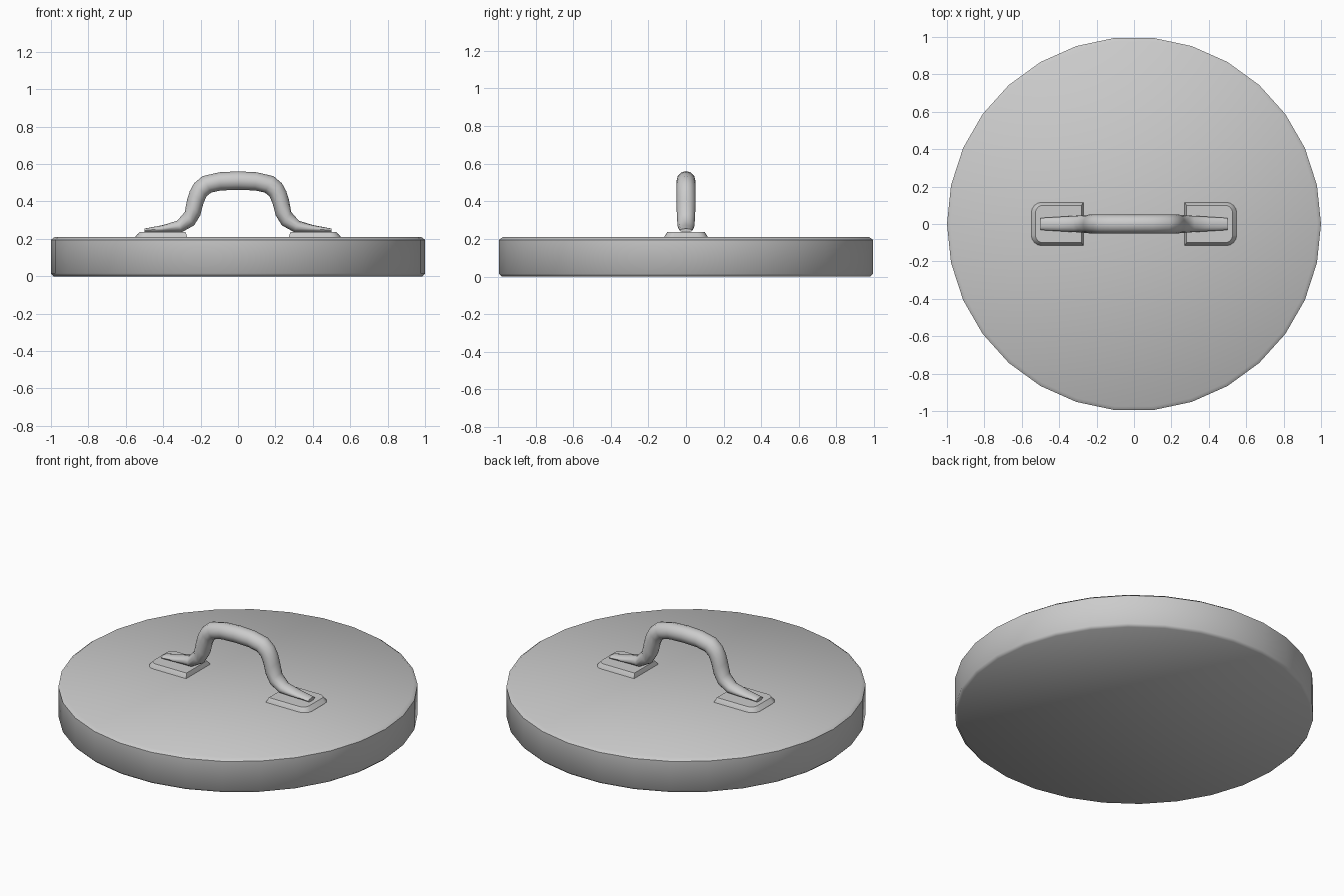
import bpy, bmesh
from math import sin, cos, pi, radians
from mathutils import Vector

if "Cube" in bpy.data.objects:
    bpy.data.objects.remove(bpy.data.objects["Cube"])


def loft(name, rings, angle=35):
    # Skin closed rings into a capped solid
    bm = bmesh.new()
    loops = [[bm.verts.new(p) for p in ring] for ring in rings]
    n = len(loops[0])
    for a, b in zip(loops, loops[1:]):
        for i in range(n):
            j = (i + 1) % n
            bm.faces.new((a[i], a[j], b[j], b[i]))
    bm.faces.new(loops[0])
    bm.faces.new(loops[-1])
    bmesh.ops.recalc_face_normals(bm, faces=bm.faces[:])
    me = bpy.data.meshes.new(name)
    bm.to_mesh(me)
    bm.free()
    ob = bpy.data.objects.new(name, me)
    bpy.context.collection.objects.link(ob)
    bpy.ops.object.select_all(action='DESELECT')
    ob.select_set(True)
    bpy.context.view_layer.objects.active = ob
    bpy.ops.object.shade_smooth_by_angle(angle=radians(angle))
    return ob


# Lid disc: 30 sides with a small chamfer on both rims
def circle(r, z, n=30):
    return [(r * cos(2 * pi * i / n), r * sin(2 * pi * i / n), z) for i in range(n)]


loft("lid_disc", [circle(r, z) for r, z in
                  [(0.985, 0.0), (1.0, 0.015), (1.0, 0.195), (0.98, 0.21)]], 50)


# Mounting pads: square inner end, rounded outer corners, sloping sides
def pad_ring(side, outer, inner, half, r, z):
    pts = [(inner, -half)]
    for sy, start in ((-1, -90), (1, 0)):
        for k in range(5):
            a = radians(start + 22.5 * k)
            pts.append((outer - r + r * cos(a), sy * (half - r) + r * sin(a)))
    pts.append((inner, half))
    return [(side * x, y, z) for x, y in pts]


for side, label in ((-1, "left"), (1, "right")):
    loft("handle_pad_" + label, [
        pad_ring(side, 0.55, 0.27, 0.117, 0.055, 0.205),
        pad_ring(side, 0.548, 0.272, 0.115, 0.055, 0.213),
        pad_ring(side, 0.527, 0.28, 0.1, 0.04, 0.236)], 25)

# Handle: outer point, inner point, half width, from the end to the middle
half_path = [
    ((-0.50, 0.255), (-0.50, 0.235), 0.032),
    ((-0.40, 0.274), (-0.41, 0.235), 0.038),
    ((-0.325, 0.297), (-0.30, 0.236), 0.044),
    ((-0.285, 0.343), (-0.235, 0.272), 0.048),
    ((-0.272, 0.41), (-0.202, 0.325), 0.05),
    ((-0.258, 0.455), (-0.185, 0.39), 0.05),
    ((-0.235, 0.497), (-0.168, 0.428), 0.05),
    ((-0.19, 0.535), (-0.143, 0.448), 0.05),
    ((-0.10, 0.556), (-0.09, 0.459), 0.05),
    ((0.0, 0.561), (0.0, 0.462), 0.05)]
mirrored = [((-o[0], o[1]), (-i[0], i[1]), w) for o, i, w in reversed(half_path[:-1])]
rings = []
for o, i, w in half_path + mirrored:
    out, inn = Vector((o[0], 0, o[1])), Vector((i[0], 0, i[1]))
    mid, rad = (out + inn) / 2, (out - inn) / 2
    rings.append([mid + rad * cos(2 * pi * k / 12) + Vector((0, w * sin(2 * pi * k / 12), 0))
                  for k in range(12)])
loft("handle", rings, 50)
